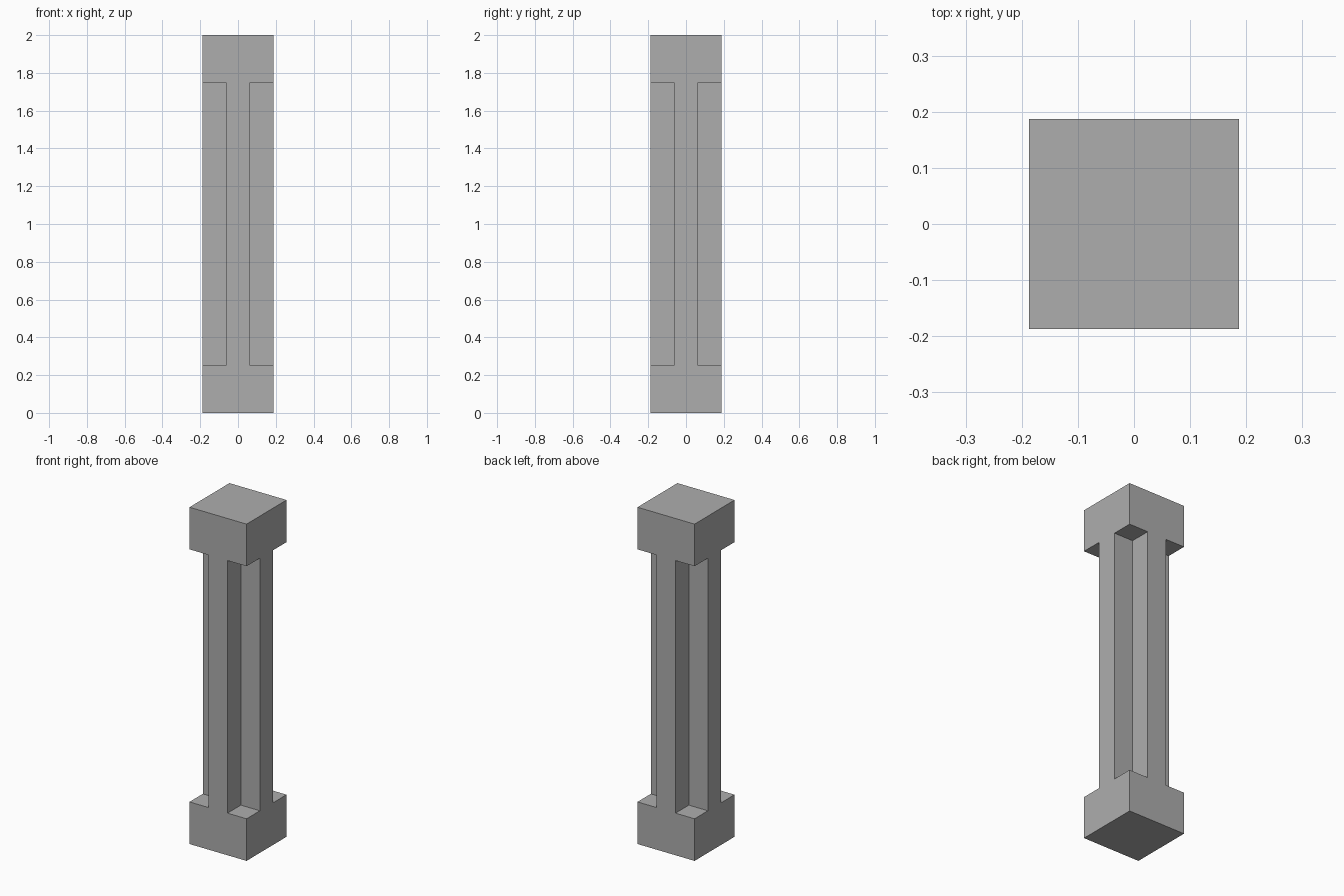
import bpy
import bmesh
from mathutils import Matrix, Vector

HEIGHT = 2.0
HALF = 0.1875      # half width of the end blocks
RIB = 0.0625       # half width of each shaft rib
BLOCK = 0.25       # height of each end block

default = bpy.data.objects.get("Cube")
if default:
    bpy.data.objects.remove(default, do_unlink=True)

grey = bpy.data.materials.new("stone_grey")
grey.use_nodes = True
colour = (0.42, 0.42, 0.42, 1.0)
grey.diffuse_color = colour
grey.node_tree.nodes["Principled BSDF"].inputs["Base Color"].default_value = colour


def add_box(bm, low, high):
    low, high = Vector(low), Vector(high)
    matrix = Matrix.Translation((low + high) / 2) @ Matrix.Diagonal((high - low).to_4d())
    matrix[3][3] = 1.0
    bmesh.ops.create_cube(bm, size=1.0, matrix=matrix)


def finish(name, bm):
    mesh = bpy.data.meshes.new(name)
    bm.to_mesh(mesh)
    bm.free()
    mesh.materials.append(grey)
    obj = bpy.data.objects.new(name, mesh)
    bpy.context.collection.objects.link(obj)
    return obj


# Solid square pillar
bm = bmesh.new()
add_box(bm, (-HALF, -HALF, 0), (HALF, HALF, HEIGHT))
pillar = finish("pillar", bm)

# Four corner notches that leave a cross-shaped shaft between the blocks
bm = bmesh.new()
outer = HALF + 0.1
for sx in (-1, 1):
    for sy in (-1, 1):
        xs = sorted((sx * RIB, sx * outer))
        ys = sorted((sy * RIB, sy * outer))
        add_box(bm, (xs[0], ys[0], BLOCK), (xs[1], ys[1], HEIGHT - BLOCK))
notches = finish("corner_notches", bm)
notches.hide_render = True

cut = pillar.modifiers.new("cut_corners", "BOOLEAN")
cut.operation = "DIFFERENCE"
cut.solver = "EXACT"
cut.object = notches

# Apply the cut and discard the cutter
bpy.context.view_layer.objects.active = pillar
pillar.select_set(True)
bpy.ops.object.modifier_apply(modifier=cut.name)
bpy.data.objects.remove(notches, do_unlink=True)
